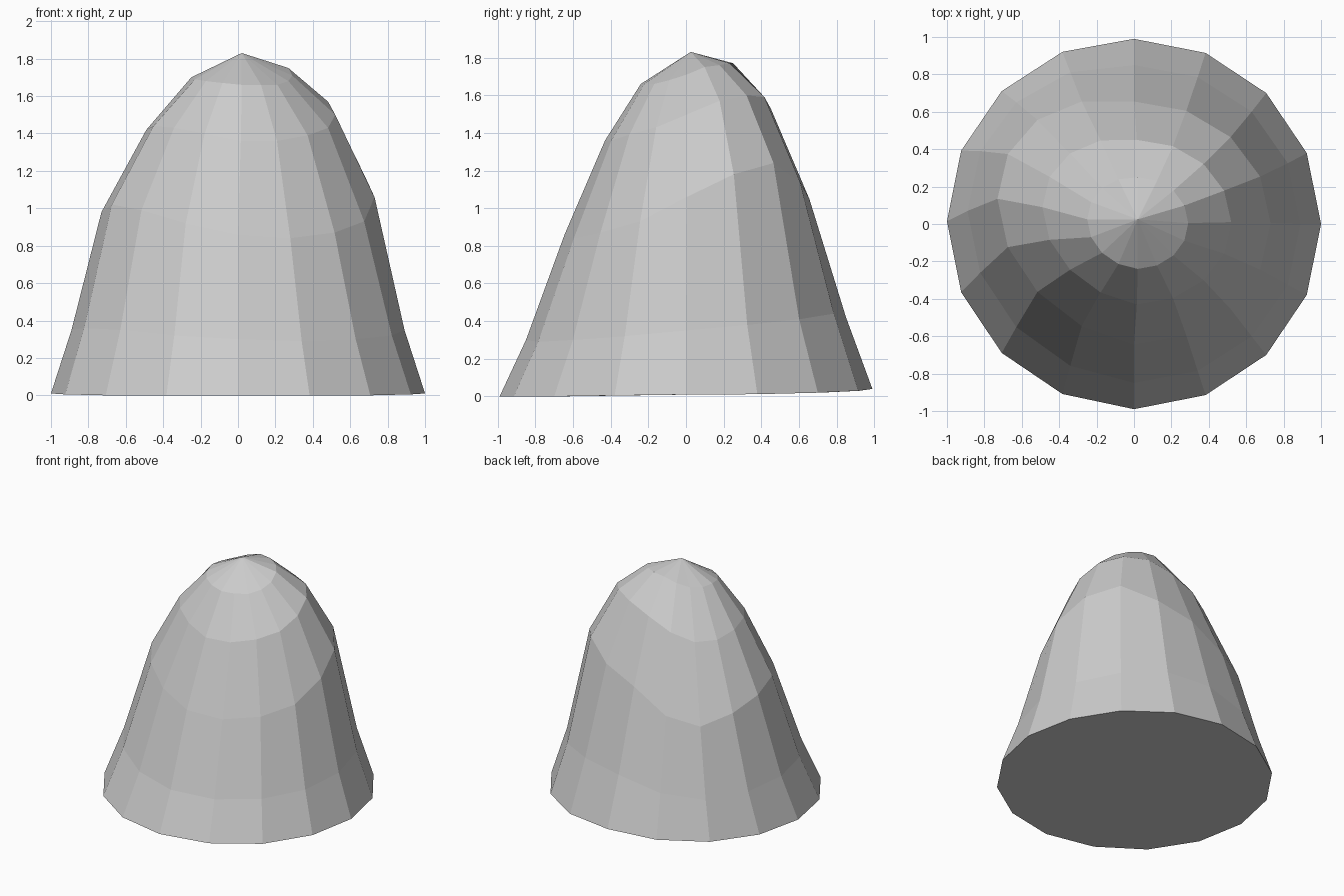
import bpy, bmesh
from math import cos, sin, tau

SIDES = 16
# Each ring: centre x, centre y, radius x, radius y, sideways skew of the left half
SHAPE = [
    (0, 0, 1.0, 0.99, 0.015),
    (0, 0, 0.89, 0.85, 0.07),
    (0, 0.005, 0.73, 0.65, 0.13),
    (0.015, 0.01, 0.505, 0.44, 0.08),
    (0.02, 0.005, 0.27, 0.245, 0.02),
]
# Uneven ring heights, counter-clockwise from the right side
HEIGHTS = [
    (.01, .012, .02, .03, .04, .03, .02, .015, .01, .005, 0, 0, 0, 0, 0, .005),
    (.35, .38, .41, .44, .42, .35, .31, .33, .35, .36, .35, .32, .30, .29, .30, .32),
    (1.06, 1.18, 1.24, 1.14, 1.05, .89, .83, .91, .98, 1.02, .99, .92, .86, .84, .87, .93),
    (1.50, 1.57, 1.60, 1.59, 1.53, 1.45, 1.39, 1.39, 1.42, 1.44, 1.43, 1.40, 1.36, 1.36, 1.39, 1.43),
    (1.71, 1.75, 1.76, 1.77, 1.77, 1.74, 1.71, 1.70, 1.70, 1.69, 1.68, 1.67, 1.66, 1.66, 1.66, 1.68),
]


def add_ring(bm, shape, heights):
    cx, cy, rx, ry, skew = shape
    ring = []
    for i, z in enumerate(heights):
        a = tau * i / SIDES
        y = cy + ry * sin(a) + skew * max(0, -cos(a))
        ring.append(bm.verts.new((cx + rx * cos(a), y, z)))
    return ring


# Lopsided mound: stacked rings, closed base, pointed cap
bm = bmesh.new()
rings = [add_ring(bm, s, h) for s, h in zip(SHAPE, HEIGHTS)]
apex = bm.verts.new((0.02, 0.025, 1.83))
for i in range(SIDES):
    j = (i + 1) % SIDES
    for low, high in zip(rings, rings[1:]):
        bm.faces.new((low[i], low[j], high[j], high[i]))
    bm.faces.new((rings[-1][i], rings[-1][j], apex))
bm.faces.new(rings[0][::-1])

mesh = bpy.data.meshes.new("mound")
bm.to_mesh(mesh)
bm.free()
bpy.context.collection.objects.link(bpy.data.objects.new("mound", mesh))
